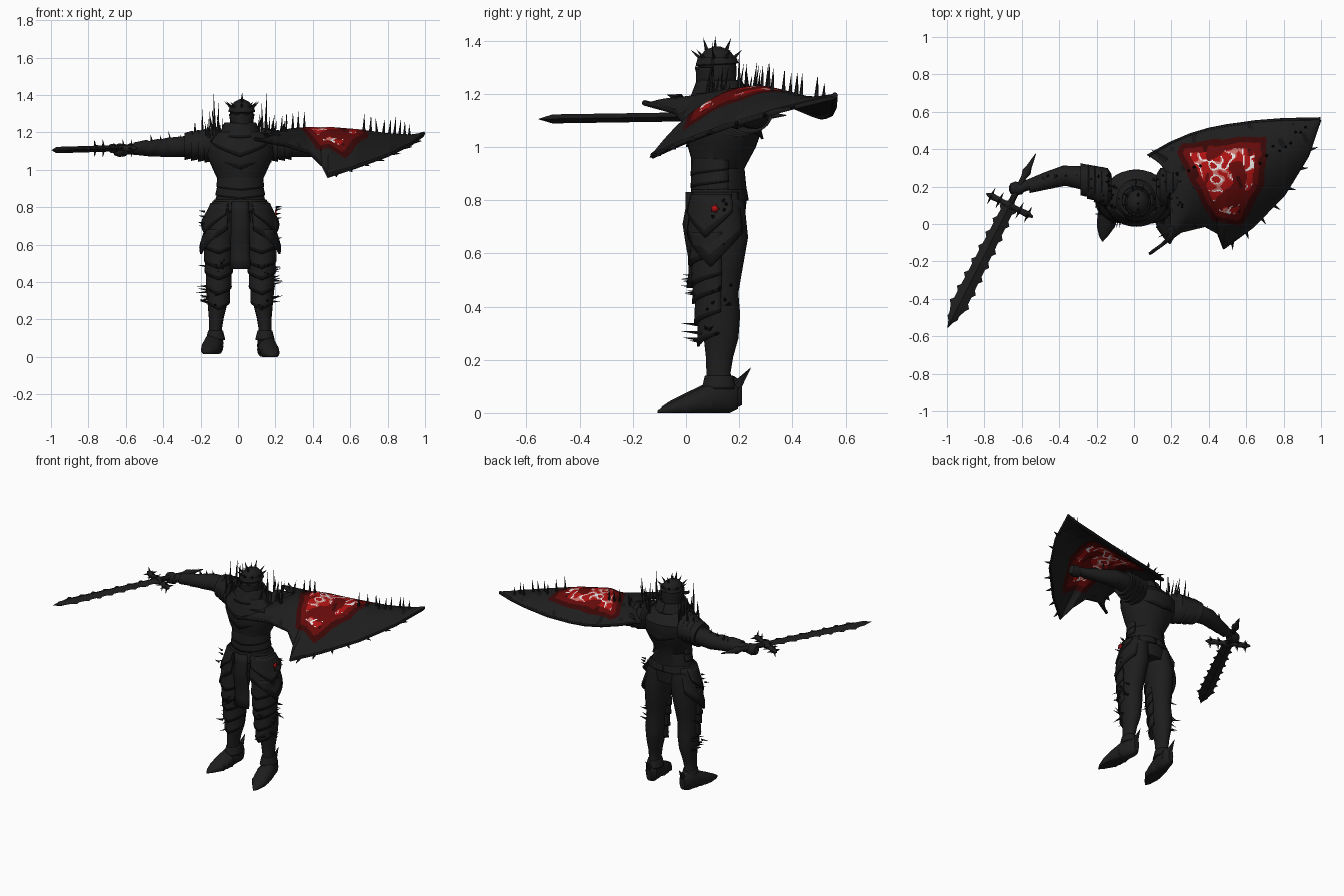
import bpy, bmesh, math, random
from mathutils import Vector, noise

cube = bpy.data.objects.get("Cube")
if cube:
    bpy.data.objects.remove(cube)
random.seed(4)
CX = .012
made = []


def material(name, r, g, b):
    m = bpy.data.materials.new(name)
    m.use_nodes = True
    m.diffuse_color = (r, g, b, 1)
    bsdf = next(n for n in m.node_tree.nodes if n.type == 'BSDF_PRINCIPLED')
    bsdf.inputs["Base Color"].default_value = (r, g, b, 1)
    bsdf.inputs["Roughness"].default_value = .8
    return m


iron = material("dark iron", .0125, .0125, .0125)
black = material("blackened trim", .007, .007, .007)
maroon = material("dark ember", .04, .002, .002)
crimson = material("crimson ember", .13, .003, .003)
red = material("bright ember", .42, .006, .006)
salmon = material("hot ember", .58, .17, .15)
white = material("white crack", .95, .95, .95)


def make(name, verts, faces, mats, rule=None, thick=0):
    """Mesh from computed points; rule(face index, centre) picks the material slot."""
    me = bpy.data.meshes.new(name)
    me.from_pydata([tuple(v) for v in verts], [], faces)
    bm = bmesh.new()
    bm.from_mesh(me)
    bmesh.ops.recalc_face_normals(bm, faces=bm.faces)
    bm.to_mesh(me)
    bm.free()
    for m in mats:
        me.materials.append(m)
    if rule:
        for p in me.polygons:
            p.material_index = rule(p.index, p.center)
    ob = bpy.data.objects.new(name, me)
    bpy.context.collection.objects.link(ob)
    if thick:
        mod = ob.modifiers.new("thickness", 'SOLIDIFY')
        mod.thickness, mod.offset = thick, 0
    made.append(ob)
    return ob


def grid_faces(rows, cols, wrap=False):
    last = cols if wrap else cols - 1
    return [(r * cols + c, r * cols + (c + 1) % cols, (r + 1) * cols + (c + 1) % cols, (r + 1) * cols + c)
            for r in range(rows - 1) for c in range(last)]


def loft(name, stations, u, v, n=18, floor=None):
    """Closed tube through stations of x, y, z and two radii along axes u and v."""
    u, v, verts = Vector(u), Vector(v), []
    for x, y, z, a, b in stations:
        for i in range(n):
            t = math.tau * i / n
            p = Vector((x, y, z)) + u * a * math.cos(t) + v * b * math.sin(t)
            if floor is not None:
                p.z = max(p.z, floor)
            verts.append(p)
    k = len(stations)
    caps = [tuple(range(n)), tuple(range((k - 1) * n, k * n))]
    return make(name, verts, grid_faces(k, n, True) + caps, [iron])


def shell(name, cx, cy, facing, half, top, mid, ends, r_top, r_low, cols=15, rows=7):
    """Curved plate whose lower edge runs from mid (centre) to ends, with dark trim below."""
    verts = []
    for r in range(rows):
        f = r / (rows - 1)
        for c in range(cols):
            t = 2 * c / (cols - 1) - 1
            a = math.radians(facing + half * t)
            low = mid + (ends - mid) * abs(t)
            rx, ry = [p + (q - p) * f for p, q in zip(r_top, r_low)]
            verts.append((cx + rx * math.cos(a), cy + ry * math.sin(a), top + (low - top) * f))
    return make(name, verts, grid_faces(rows, cols), [iron, black],
                lambda i, c: int(i >= (rows - 2) * (cols - 1)), .01)


def spikes(name, items):
    """One mesh of five-sided cones from (base, direction, length, radius)."""
    verts, faces = [], []
    for base, d, length, rad in items:
        base, d = Vector(base), Vector(d).normalized()
        a = d.orthogonal().normalized()
        b, o = d.cross(a), len(verts)
        verts += [base + (a * math.cos(i * math.tau / 5) + b * math.sin(i * math.tau / 5)) * rad for i in range(5)]
        verts.append(base + d * length)
        faces += [(o + i, o + (i + 1) % 5, o + 5) for i in range(5)]
    make(name, verts, faces, [iron])


X, Y, Z = (1, 0, 0), (0, 1, 0), (0, 0, 1)
rnd = random.uniform

# Torso with chest, waist and hip plates
loft("torso", [(CX, y, z, a, b) for z, y, a, b in [
    (.72, .125, .12, .095), (.82, .125, .14, .105), (.92, .125, .108, .095), (1, .135, .145, .128),
    (1.08, .145, .18, .146), (1.14, .15, .18, .14), (1.18, .14, .15, .115), (1.22, .12, .08, .08)]], X, Y, n=28)
shell("chest_plate", CX, .14, -90, 80, 1.18, 1, 1.09, (.15, .11), (.15, .135))
shell("upper_chest_plate", CX, .13, -90, 75, 1.2, 1.07, 1.15, (.12, .1), (.165, .14))
shell("back_plate", CX, .14, 90, 80, 1.18, 1.03, 1.08, (.15, .11), (.16, .147))
for i in range(3):
    z = .96 - i * .045
    shell("waist_plate", CX, .125, -90, 110, z, z - .07, z - .045, (.118, .1), (.123 + i * .006, .103))
shell("hip_belt", CX, .124, -90, 179, .84, .77, .8, (.136, .1), (.15, .107), cols=33)

# Hanging front cloth
make("front_cloth", [(CX + x * (.045 + .008 * r / 6), .004 - .012 * math.sin(r) * (r > 1) + abs(x) * .015, .83 - r * .06)
                     for r in range(7) for x in (-1, -.5, 0, .5, 1)], grid_faces(7, 5), [iron], thick=.012)

# Helmet, visor and collar
loft("helmet", [(CX + .008, y, z, a, b) for z, y, a, b in [
    (1.17, .12, .058, .065), (1.23, .12, .06, .068), (1.3, .117, .064, .073),
    (1.34, .117, .058, .066), (1.365, .117, .038, .045), (1.378, .117, .01, .012)]], X, Y, n=24)
shell("visor", CX + .008, .117, -90, 75, 1.3, 1.21, 1.25, (.066, .076), (.058, .072))
shell("brow_band", CX + .008, .117, -90, 179, 1.335, 1.305, 1.315, (.06, .068), (.067, .076), cols=33)
shell("collar", CX, .125, -90, 179, 1.25, 1.17, 1.19, (.08, .08), (.112, .11), cols=33)
for s in (-1, 1):
    shell("eye_slit", CX + .008 + s * .022, .07, -90, 60, 1.302, 1.292, 1.292, (.014, .032), (.014, .032), 5, 2)
crown = [((CX + .008 + .055 * math.cos(a), .117 + .06 * math.sin(a), 1.33),
          (math.cos(a), math.sin(a), .9), .055, .009) for a in [i * math.tau / 9 - 1.57 for i in range(9)]]
crown += [((CX + .01, y, 1.36), (0, y - .11, .1), .055, .009) for y in (.08, .11, .15)]
spikes("crown_spikes", crown)

for s in (-1, 1):
    side = "left" if s > 0 else "right"
    lift, back = (0, 0) if s > 0 else (.015, .015)

    # Leg and layered leg armour
    loft(side + "_leg", [(CX + s * x, y, z, a, b) for z, x, y, a, b in [
        (.8, .08, .125, .075, .095), (.66, .1, .13, .08, .105), (.52, .112, .122, .07, .088),
        (.45, .115, .12, .062, .078), (.37, .12, .128, .063, .077), (.28, .122, .132, .052, .066),
        (.21, .128, .126, .04, .052), (.15, .132, .122, .034, .046), (.1, .135, .13, .042, .055), (.05, .138, .13, .035, .04)]], X, Y)
    for z, r, name in [(.68, .082, "thigh"), (.6, .077, "lower_thigh"), (.54, .073, "knee"), (.46, .067, "shin"), (.38, .058, "lower_shin")]:
        shell(f"{side}_{name}_plate", CX + s * .115, .118, -90, 100, z, z - .13, z - .08, (r * .93, r * 1.15), (r * .97, r * 1.24))
    shell(side + "_ankle_cuff", CX + s * .132, .124, -90, 179, .14, .09, .09, (.035, .048), (.047, .06), cols=25)

    # Pointed armoured foot with heel spur
    loft(side + "_foot", [(CX + s * x, y + back, z + lift, a, b) for x, y, z, a, b in [
        (.13, .196, .06, .018, .045), (.132, .165, .06, .042, .065), (.142, .1, .055, .05, .062),
        (.152, .03, .035, .056, .048), (.162, -.03, .022, .048, .032), (.175, -.08, .01, .024, .018),
        (.18, -.108, .004, .003, .004)]], X, Z, floor=lift)
    for i in range(3):
        y = .075 - i * .038
        loft(side + "_toe_plate", [(CX + s * (.146 + i * .006), y + back + d, .04 - i * .01 + lift, r, r - i * .009)
                                   for d, r in ((.022, .046), (-.02, .056 - i * .002))], X, Z, floor=lift)
    spikes(side + "_heel_spur", [((CX + s * .13, .18 + back, .09 + lift), (0, .06, .08), .085, .02)])

    # Flared hip guards
    shell(side + "_hip_guard", CX + s * .05, .12, 90 - s * 105, 68, .83, .55, .68, (.095, .092), (.165, .115))
    shell(side + "_hip_overlay", CX + s * .05, .12, 90 - s * 115, 55, .82, .66, .76, (.105, .1), (.155, .115))

    # Arm, stepped shoulder plates, forearm guard and fist
    arm = [(.13, .16, 1.13, .085, .07), (.22, .215, 1.13, .085, .064), (.29, .248, 1.125, .062, .056),
           (.38, .26, 1.12, .052, .052), (.48, .238, 1.11, .038, .038), (.57, .208, 1.11, .03, .028), (.62, .19, 1.11, .03, .026)]
    loft(side + "_arm", [(s * x, y, z, a, b) for x, y, z, a, b in arm], Y, Z)
    for i in range(4):
        x, r, y = .12 + i * .035, .104 - i * .006, .188 + i * .012
        loft(side + "_shoulder_plate", [(s * x, y, 1.135, r * .75, r * .7), (s * (x + .02), y + .006, 1.135, r, r * .86),
                                        (s * (x + .06), y + .015, 1.125, r, r * .84)], Y, Z, n=20)
    for i in range(3):
        x, y, r = .36 + i * .065, .258 - i * .019, .053 - i * .006
        loft(side + "_forearm_plate", [(s * (x - .02), y, 1.12, r * .8, r * .8), (s * x, y, 1.12, r, r),
                                       (s * (x + .07), y - .02, 1.113, r * .85, r * .8)], Y, Z)
    loft(side + "_fist", [(s * x, .19, 1.105, r, r) for x, r in
                          ((.585, .015), (.6, .032), (.635, .037), (.66, .028), (.668, .012))], Y, Z)

    # Thorns on shoulder, arm and leg
    thorns = [((CX + s * rnd(.09, .25), rnd(.07, .27), 1.17), (rnd(-.1, .1) + s * .1, rnd(-.1, .2), 1),
               rnd(.07, .16), .009) for i in range(18)]
    thorns += [((CX + s * .135, .1, 1.18), (s * .03, 0, 1), .23, .01), ((CX + s * .12, .2, 1.18), (-s * .03, 0, 1), .18, .01)]
    thorns += [((s * x, .26, 1.15), (s * .2, rnd(-.3, .3), 1), rnd(.04, .06), .008) for x in (.3, .36, .41, .46)]
    thorns += [((CX + s * .17, rnd(.06, .17), rnd(.26, .5)), (s, rnd(-.4, .3), rnd(-.1, .3)), rnd(.04, .07), .007) for i in range(11)]
    thorns += [((CX + s * rnd(.09, .15), .06, rnd(.26, .52)), (rnd(-.2, .2), -1, .1), rnd(.05, .085), .008) for i in range(9)]
    thorns += [((CX + s * .19, rnd(.05, .16), rnd(.58, .8)), (s, rnd(-.4, .4), .2), .035, .007) for i in range(5)]
    spikes(side + "_thorns", thorns)

# Small glowing wound on the hip
make("hip_wound", [(.202, .108 + (.018 - .007 * (i % 2)) * math.cos(i * math.tau / 10), .768 + (.018 - .007 * (i % 2)) * math.sin(i * math.tau / 10))
                   for i in range(10)], [tuple(range(10))], [red], thick=.009)

# Shield: outline columns of front edge, rear edge and crown height
front = [(.08, -.16, 1.165), (.25, -.04, 1.13), (.38, -.01, 1.09), (.45, -.05, 1.02), (.48, -.13, .96),
         (.63, -.02, 1.01), (.8, .15, 1.075), (.93, .36, 1.14), (.995, .555, 1.19)]
rear = [(.07, .37, 1.17), (.19, .435, 1.14), (.3, .48, 1.12), (.4, .51, 1.11), (.5, .53, 1.11),
        (.65, .55, 1.12), (.8, .56, 1.145), (.92, .56, 1.17), (.998, .56, 1.195)]
bump = [.02, .08, .115, .155, .18, .14, .075, .025, 0]
FINE, ROWS = 20, 101


def shield_point(u, v):
    i = min(int(u), 7)
    f = u - i
    a = Vector(front[i]).lerp(Vector(front[i + 1]), f)
    b = Vector(rear[i]).lerp(Vector(rear[i + 1]), f)
    p = a.lerp(b, (v + 1) / 2)
    p.z += (1 - v * v) * (bump[i] * (1 - f) + bump[i + 1] * f)
    p.x += (1 - v ** 4) * .12 * max(0, 1 - u / 2)
    return p


panel = [Vector(p) for p in ((.23, .38), (.41, .02), (.57, -.005), (.69, .2), (.715, .47), (.26, .43))]


def ember(i, c):
    """Colour by depth inside the panel, broken up by noise."""
    depth = 1
    for a, b in zip(panel, panel[1:] + panel[:1]):
        e = (b - a).normalized()
        depth = min(depth, e.x * (c.y - a.y) - e.y * (c.x - a.x))
    flat = Vector((c.x, c.y, 0))
    n, fine = noise.noise(flat * 10), noise.noise(flat * 17 + Vector(Z))
    depth += .012 * n
    if depth < 0:
        return 1 if fine > .5 else 0
    if depth < .03 or fine < -.45:
        return 2
    if depth < .06:
        return 3
    if abs(fine) < .06 and n > -.08:
        return 6
    if .06 < fine < .2 and n > .12:
        return 5
    # Lower part glows less
    return 4 if n > -.1 + max(0, .17 - c.y) * 2 else 3


verts = [shield_point(c / FINE, 2 * r / (ROWS - 1) - 1) for r in range(ROWS) for c in range(8 * FINE + 1)]
make("shield", verts, grid_faces(ROWS, 8 * FINE + 1), [iron, black, maroon, crimson, red, salmon, white], ember, .014)

# Raised shield rim and thorns
for name, v in (("front_rim", -.98), ("rear_rim", .98)):
    loft("shield_" + name, [(*shield_point(k / 4, v), .011, .011) for k in range(33)], Y, Z, n=8)
hub = Vector((.5, .27, 1.1))
rim = [(shield_point(u, -1), shield_point(u, -1) - hub, .045, .01) for u in (4.3, 4.8, 5.3, 5.7, 6.2, 6.7, 7.2)]
rim += [(shield_point(5.2 + i * .22, rnd(.1, .6)), (rnd(-.1, .1), .05, 1), rnd(.06, .1), .009) for i in range(9)]
rim += [(shield_point(u, .3), (0, .05, 1), .1, .009) for u in (1.4, 1.9, 2.3)]
rim += [(shield_point(.3, v), (-1, v, .2), .1, .02) for v in (-.6, .8)]
spikes("shield_thorns", rim)

# Sword: serrated blade, thorned guard, grip and pommel spike
hilt = Vector((-.665, .1, 1.115))
along = Vector((-.998, -.557, 1.105)) - hilt
reach = along.length
along.normalize()
across = along.cross(Vector(Z)).normalized()
STEPS = 36
blade = []
for k in range(STEPS + 1):
    f = k / STEPS
    w = (.033 + .011 * f + (.016 if k % 4 == 1 else 0)) * min(1, (1 - f) * 6)
    p = hilt + along * reach * f
    ridge = Vector((0, 0, .017 * min(1, (1 - f) * 12)))
    blade += [p + across * w, p + ridge, p - across * w, p - ridge]
make("sword_blade", blade, grid_faces(STEPS + 1, 4, True), [iron])
loft("sword_grip", [(*(hilt - along * d), r, r) for d, r in ((-.02, .025), (.03, .017), (.17, .015), (.2, .024), (.23, .015), (.31, .002))],
     across, Z, n=10)
loft("sword_guard", [(*(hilt + across * d), r, r) for d, r in ((-.14, .004), (-.11, .018), (-.03, .014), (0, .026), (.03, .014), (.11, .018), (.14, .004))],
     along, Z, n=10)
spikes("guard_thorns", [(hilt + across * d, along * e + Vector((0, 0, q)), .05, .01)
                        for d in (-.11, -.06, .06, .11) for e, q in ((1, 0), (-1, 0), (.2, 1), (.2, -1))])

# Smooth shading with sharp plate edges
bpy.ops.object.select_all(action='DESELECT')
for ob in made:
    ob.select_set(True)
bpy.context.view_layer.objects.active = made[0]
bpy.ops.object.shade_smooth_by_angle(angle=math.radians(35))
